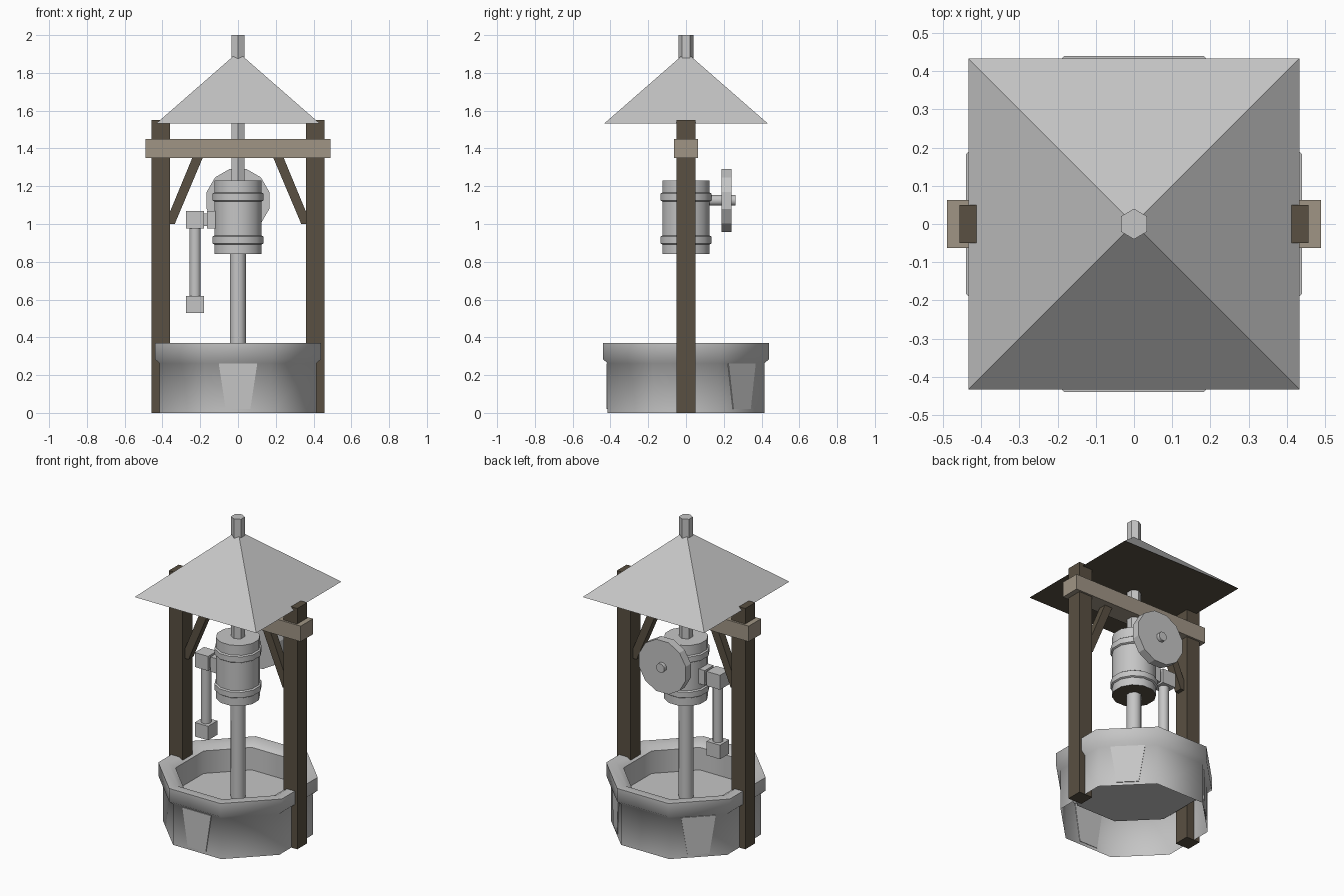
import bpy, bmesh, math
from mathutils import Matrix, Vector

if "Cube" in bpy.data.objects:
    bpy.data.objects.remove(bpy.data.objects["Cube"])


def material(name, rgb):
    m = bpy.data.materials.new(name)
    m.diffuse_color = (*rgb, 1)
    m.use_nodes = True
    m.node_tree.nodes["Principled BSDF"].inputs["Base Color"].default_value = m.diffuse_color
    return m


STONE = material("pale_grey", (0.56, 0.56, 0.56))
DARK = material("dark_brown_wood", (0.100, 0.080, 0.054))
LIGHT = material("taupe_wood", (0.352, 0.301, 0.235))


def add(name, verts, faces, mat, smooth=None, recalc=True):
    me = bpy.data.meshes.new(name)
    me.from_pydata(verts, [], faces)
    me.materials.append(mat)
    if recalc:
        bm = bmesh.new()
        bm.from_mesh(me)
        bmesh.ops.recalc_face_normals(bm, faces=bm.faces)
        bm.to_mesh(me)
        bm.free()
    ob = bpy.data.objects.new(name, me)
    bpy.context.collection.objects.link(ob)
    if smooth:
        bpy.ops.object.select_all(action='DESELECT')
        ob.select_set(True)
        bpy.context.view_layer.objects.active = ob
        bpy.ops.object.shade_smooth_by_angle(angle=math.radians(smooth))
    return ob


def prism(name, outline, y0, y1, mat):
    """Extrude an (x, z) outline along y."""
    n = len(outline)
    verts = [(x, y, z) for y in (y0, y1) for x, z in outline]
    faces = [tuple(range(n)), tuple(range(n, 2 * n))]
    faces += [(i, (i + 1) % n, n + (i + 1) % n, n + i) for i in range(n)]
    return add(name, verts, faces, mat)


def box(name, x0, x1, y0, y1, z0, z1, mat):
    return prism(name, [(x0, z0), (x1, z0), (x1, z1), (x0, z1)], y0, y1, mat)


def lathe(name, profile, n, mat, turn=0, smooth=None, caps=(True, True), matrix=None, recalc=True):
    """Spin a (radius, z) profile around z with n sides."""
    verts, faces = [], []
    for r, z in profile:
        for i in range(n):
            a = math.radians(turn) + math.tau * i / n
            verts.append(Vector((r * math.cos(a), r * math.sin(a), z)))
    for k in range(len(profile) - 1):
        for i in range(n):
            j = (i + 1) % n
            faces.append((k * n + i, k * n + j, (k + 1) * n + j, (k + 1) * n + i))
    if caps[0]:
        faces.append(tuple(reversed(range(n))))
    if caps[1]:
        top = (len(profile) - 1) * n
        faces.append(tuple(range(top, top + n)))
    if matrix:
        verts = [matrix @ v for v in verts]
    return add(name, verts, faces, mat, smooth, recalc)


# Octagonal basin: open below, rim on top, raised floor inside
K = 1 / math.cos(math.pi / 8)
basin = [(0.415, 0), (0.415, 0.262), (0.44, 0.285), (0.44, 0.37),
         (0.385, 0.37), (0.345, 0.345), (0.345, 0.20)]
lathe("basin", [(r * K, z) for r, z in basin], 8, STONE, 22.5, 50,
      caps=(False, True), recalc=False)

# Three tapered panels on the basin wall
for i, angle in enumerate((0, 135, 225)):
    panel = prism(f"basin_panel_{i + 1}",
                  [(-0.065, 0.02), (0.065, 0.02), (0.102, 0.262), (-0.102, 0.262)],
                  -0.420, -0.412, STONE)
    panel.data.transform(Matrix.Rotation(math.radians(angle), 4, 'Z'))

# Wooden frame: posts and braces mirrored, one crossbeam
for side, s in (("left", -1), ("right", 1)):
    box(side + "_post", s * 0.36, s * 0.457, -0.05, 0.05, 0, 1.55, DARK)
    prism(side + "_brace",
          [(s * x, z) for x, z in ((0.24, 1.355), (0.185, 1.355), (0.335, 1.0),
                                   (0.362, 1.0), (0.362, 1.06))],
          -0.025, 0.025, DARK)
box("crossbeam", -0.49, 0.49, -0.0625, 0.0625, 1.35, 1.45, LIGHT)

# Pyramid roof with wooden underside
R = 0.433
roof = add("roof", [(-R, -R, 1.532), (R, -R, 1.532), (R, R, 1.532), (-R, R, 1.532), (0, 0, 1.91)],
           [(3, 2, 1, 0), (0, 1, 4), (1, 2, 4), (2, 3, 4), (3, 0, 4)], STONE)

# Pump barrel with two bands, wooden underside
barrel = lathe("pump_barrel", [(0.13, 0.84), (0.13, 1.23)], 12, STONE, 15, 40)
for name, z in (("lower_band", 0.897), ("upper_band", 1.125)):
    lathe(name, [(0.13, z - 0.006), (0.139, z), (0.139, z + 0.036), (0.13, z + 0.042)],
          12, STONE, 15, 40)
for ob in (roof, barrel):
    ob.data.materials.append(DARK)
    for p in ob.data.polygons:
        if p.normal.z < -0.9:
            p.material_index = 1

# Pipes below and above the barrel
lathe("lower_pipe", [(0.045, 0.2), (0.045, 0.85)], 8, STONE, 22.5, 50)
lathe("upper_pipe", [(0.04, 1.22), (0.04, 2.0)], 6, STONE, 30)

# Flywheel and axle behind the barrel
back = Matrix.Translation((0, 0, 1.125)) @ Matrix.Rotation(math.radians(-90), 4, 'X')
lathe("flywheel", [(0.172, 0.187), (0.172, 0.24)], 12, STONE, 15, matrix=back)
lathe("axle", [(0.03, 0.1), (0.03, 0.263)], 8, STONE, 22.5, 50, matrix=back)

# Side arm and hanging handle
box("arm_mount", -0.165, -0.115, -0.045, 0.045, 0.975, 1.07, STONE)
box("arm_joint", -0.185, -0.16, -0.032, 0.032, 0.99, 1.055, STONE)
box("arm_block", -0.275, -0.18, -0.047, 0.047, 0.977, 1.07, STONE)
rod = Matrix.Translation((-0.227, 0, 0))
lathe("handle_rod", [(0.032, 0.61), (0.032, 0.985)], 8, STONE, 22.5, 50, matrix=rod)
box("handle_block", -0.275, -0.18, -0.047, 0.047, 0.53, 0.62, STONE)
